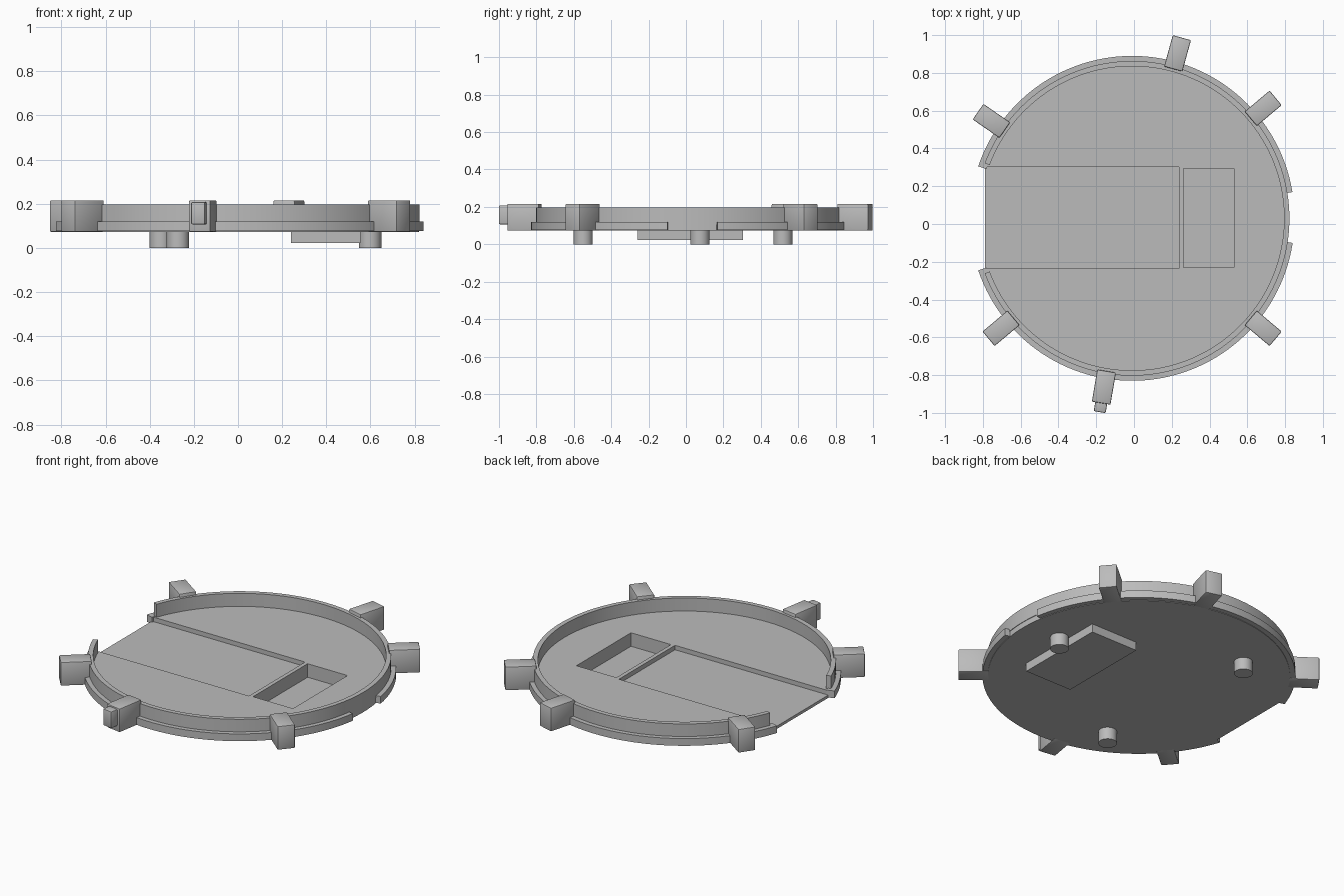
import bpy, bmesh, math
from mathutils import Matrix, Vector

if "Cube" in bpy.data.objects:
    bpy.data.objects.remove(bpy.data.objects["Cube"], do_unlink=True)

CX, CY = -0.01, 0.03          # centre of the round tray
BOTTOM, FLOOR, RIM, BLOCK = 0.073, 0.117, 0.196, 0.216

grey = bpy.data.materials.new("plain grey")
grey.use_nodes = True
grey.diffuse_color = (0.5, 0.5, 0.5, 1)
grey.node_tree.nodes["Principled BSDF"].inputs["Base Color"].default_value = (0.5, 0.5, 0.5, 1)


def make(name, bm):
    bmesh.ops.recalc_face_normals(bm, faces=bm.faces)
    mesh = bpy.data.meshes.new(name)
    bm.to_mesh(mesh)
    bm.free()
    mesh.materials.append(grey)
    ob = bpy.data.objects.new(name, mesh)
    bpy.context.collection.objects.link(ob)
    return ob


def activate(ob):
    bpy.ops.object.select_all(action='DESELECT')
    ob.select_set(True)
    bpy.context.view_layer.objects.active = ob


def smooth(ob):
    activate(ob)
    bpy.ops.object.shade_smooth_by_angle(angle=math.radians(30))


def box(name, lo, hi, angle=None, bevel=0):
    """Box between two corners; with an angle, x runs outwards from the tray centre."""
    bm = bmesh.new()
    bmesh.ops.create_cube(bm, size=1)
    lo, hi = Vector(lo), Vector(hi)
    bmesh.ops.scale(bm, vec=hi - lo, verts=bm.verts)
    bmesh.ops.translate(bm, vec=(lo + hi) / 2, verts=bm.verts)
    if bevel:
        bmesh.ops.bevel(bm, geom=bm.edges[:], offset=bevel, segments=2,
                        profile=0.5, affect='EDGES')
    if angle is not None:
        turn = Matrix.Rotation(math.radians(angle), 4, 'Z')
        bmesh.ops.transform(bm, matrix=Matrix.Translation((CX, CY, 0)) @ turn, verts=bm.verts)
    return make(name, bm)


def cylinder(name, x, y, radius, z0, z1, sides):
    bm = bmesh.new()
    bmesh.ops.create_cone(bm, cap_ends=True, segments=sides, radius1=radius,
                          radius2=radius, depth=z1 - z0)
    bmesh.ops.translate(bm, vec=(x, y, (z0 + z1) / 2), verts=bm.verts)
    return make(name, bm)


def arc(name, r0, r1, z0, z1, start, end):
    """Rectangular section swept along an arc about the tray centre."""
    bm = bmesh.new()
    steps = int(abs(end - start) / 2.5)
    rings = []
    for i in range(steps + 1):
        a = math.radians(start + (end - start) * i / steps)
        rings.append([bm.verts.new((CX + r * math.cos(a), CY + r * math.sin(a), z))
                      for r, z in ((r0, z0), (r1, z0), (r1, z1), (r0, z1))])
    for p, q in zip(rings, rings[1:]):
        for k in range(4):
            n = (k + 1) % 4
            bm.faces.new((p[k], p[n], q[n], q[k]))
    bm.faces.new(rings[0])
    bm.faces.new(rings[-1])
    ob = make(name, bm)
    smooth(ob)
    return ob


def combine(target, tool, operation):
    mod = target.modifiers.new(operation, 'BOOLEAN')
    mod.operation, mod.object, mod.solver = operation, tool, 'EXACT'
    activate(target)
    bpy.ops.object.modifier_apply(modifier=mod.name)
    bpy.data.objects.remove(tool, do_unlink=True)


# Round floor with a hollow box below, an open slot and a flat side
tray = cylinder("tray_floor", CX, CY, 0.83, BOTTOM, FLOOR, 144)
combine(tray, box("box_body", (0.24, -0.26, 0.022), (0.555, 0.305, 0.1)), 'UNION')
combine(tray, box("slot_cut", (-1, -0.235, 0.09), (0.238, 0.303, 0.3)), 'DIFFERENCE')
combine(tray, box("recess_cut", (0.262, -0.23, 0.035), (0.53, 0.293, 0.3)), 'DIFFERENCE')
combine(tray, box("side_cut", (-1, -1, 0), (-0.79, 1, 0.3)), 'DIFFERENCE')
smooth(tray)

# Tall rim, open at the slot, and the low outer ledge in two halves
arc("rim_wall", 0.805, 0.833, FLOOR - 0.01, RIM, -159.5, 159.5)
arc("back_ledge", 0.815, 0.86, BOTTOM + 0.003, FLOOR + 0.003, 9.3, 161.3)
arc("front_ledge", 0.815, 0.86, BOTTOM + 0.003, FLOOR + 0.003, -161.3, -8.7)

# Blocks standing out around the rim
blocks = {"back_block": 74.6, "back_left_block": 40, "back_right_block": 145.3,
          "front_left_block": -40, "front_right_block": 220, "front_block": 260.5}
for name, angle in blocks.items():
    smooth(box(name, (0.82, -0.05, BOTTOM), (0.992, 0.05, BLOCK), angle, 0.006))
smooth(box("front_nub", (0.97, -0.032, 0.107), (1.04, 0.032, 0.208), 260.5, 0.006))

# Three round feet
for name, x, y in (("left_foot", 0.598, 0.075), ("front_foot", -0.272, -0.55),
                   ("back_foot", -0.35, 0.518)):
    smooth(cylinder(name, x, y, 0.051, 0, BOTTOM + 0.005, 40))
